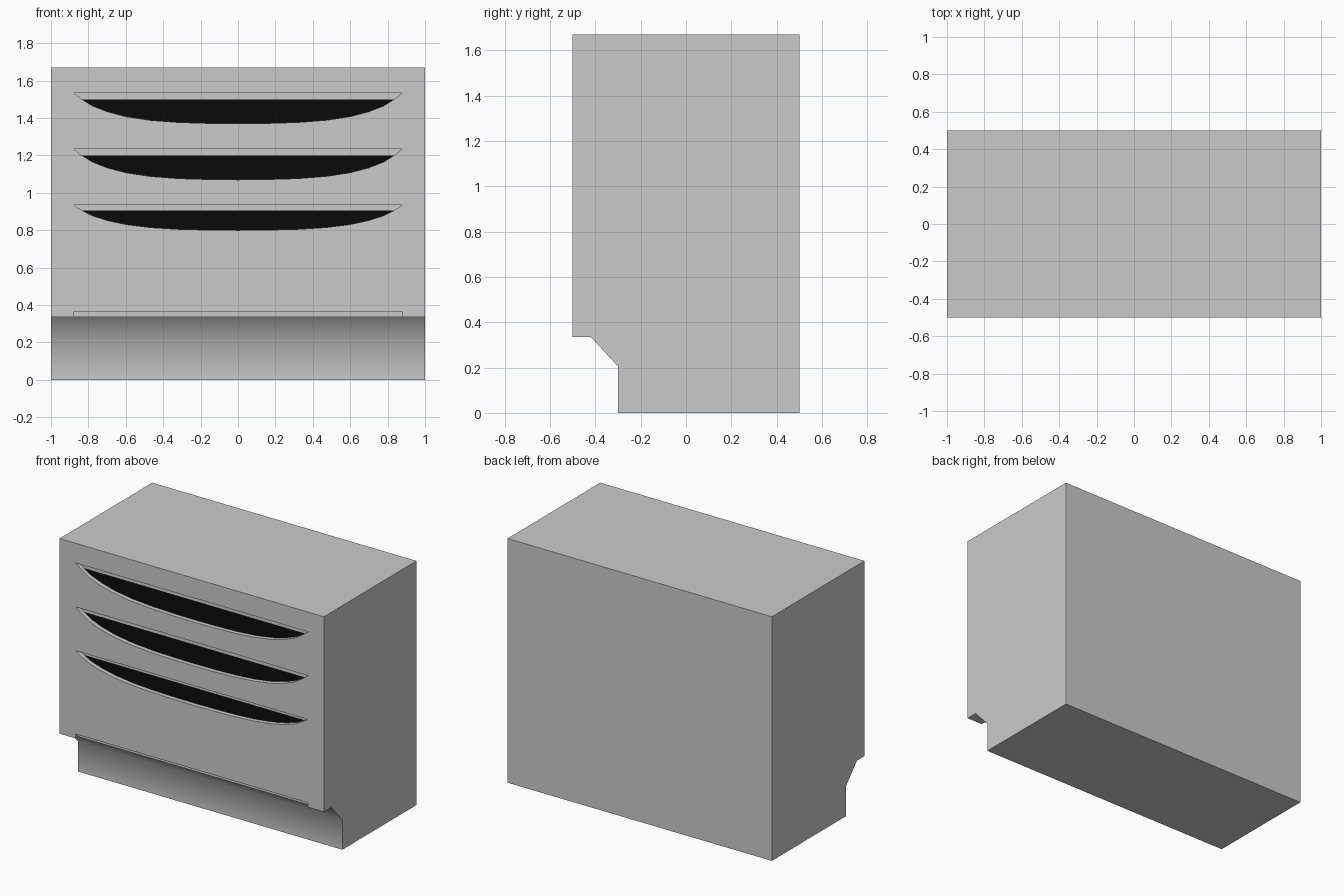
import bpy, bmesh, math
from mathutils import Vector

if "Cube" in bpy.data.objects:
    bpy.data.objects.remove(bpy.data.objects["Cube"])

DEPTH = 0.03      # how far the openings sink into the front
FRONT = -0.5


def prism(name, pts, offset):
    """Extrude a closed 3D outline along offset into a solid."""
    bm = bmesh.new()
    face = bm.faces.new([bm.verts.new(p) for p in pts])
    ext = bmesh.ops.extrude_face_region(bm, geom=[face])
    moved = [g for g in ext["geom"] if isinstance(g, bmesh.types.BMVert)]
    bmesh.ops.translate(bm, verts=moved, vec=Vector(offset))
    bmesh.ops.recalc_face_normals(bm, faces=bm.faces)
    return finish(name, bm)


def finish(name, bm):
    me = bpy.data.meshes.new(name)
    bm.to_mesh(me)
    bm.free()
    ob = bpy.data.objects.new(name, me)
    bpy.context.collection.objects.link(ob)
    return ob


def activate(ob):
    bpy.ops.object.select_all(action='DESELECT')
    ob.select_set(True)
    bpy.context.view_layer.objects.active = ob


# Right half of the curved grip: x and fraction of the height below the top
GRIP = [(0.88, 0), (0.835, 0.21), (0.78, 0.42), (0.70, 0.61), (0.60, 0.77),
        (0.47, 0.89), (0.32, 0.96), (0.16, 0.99)]


def grip_outline(top, height, start=0):
    half = [(x, top - f * height) for x, f in GRIP[start:]]
    return half + [(0, top - height)] + [(-x, z) for x, z in reversed(half)]


# Cabinet body with recessed toe kick
side = [(-0.5, 0.335), (-0.42, 0.335), (-0.3, 0.205), (-0.3, 0),
        (0.5, 0), (0.5, 1.67), (-0.5, 1.67)]
body = prism("cabinet_body", [(-1, y, z) for y, z in side], (2, 0, 0))

# Drawer grip openings and the low notch under the front
slots = [(1.535, 0.165), (1.235, 0.165), (0.935, 0.135)]
outlines = [grip_outline(t, h) for t, h in slots]
outlines.append([(-0.88, 0.3), (0.88, 0.3), (0.88, 0.365), (-0.88, 0.365)])
for pts in outlines:
    cutter = prism("opening_cutter", [(x, FRONT - 0.1, z) for x, z in pts],
                   (0, 0.1 + DEPTH, 0))
    cutter.hide_render = True
    activate(body)
    mod = body.modifiers.new("opening", 'BOOLEAN')
    mod.operation = 'DIFFERENCE'
    mod.solver = 'EXACT'
    mod.object = cutter
    bpy.ops.object.modifier_apply(modifier=mod.name)
    bpy.data.objects.remove(cutter)

activate(body)
bpy.ops.object.shade_smooth_by_angle(angle=math.radians(45))

# Black drawer interiors behind the grips
black = bpy.data.materials.new("dark_interior")
black.diffuse_color = (0.003, 0.003, 0.003, 1)
black.use_nodes = True
black.node_tree.nodes["Principled BSDF"].inputs["Base Color"].default_value = black.diffuse_color
for i, (top, height) in enumerate(slots):
    bm = bmesh.new()
    y = FRONT + DEPTH - 0.001
    pts = grip_outline(top, height, 1)
    bm.faces.new([bm.verts.new((x, y, z)) for x, z in reversed(pts)])
    bm.normal_update()
    for f in bm.faces:
        if f.normal.y > 0:
            f.normal_flip()
    ob = finish(f"drawer_interior_{i + 1}", bm)
    ob.data.materials.append(black)
